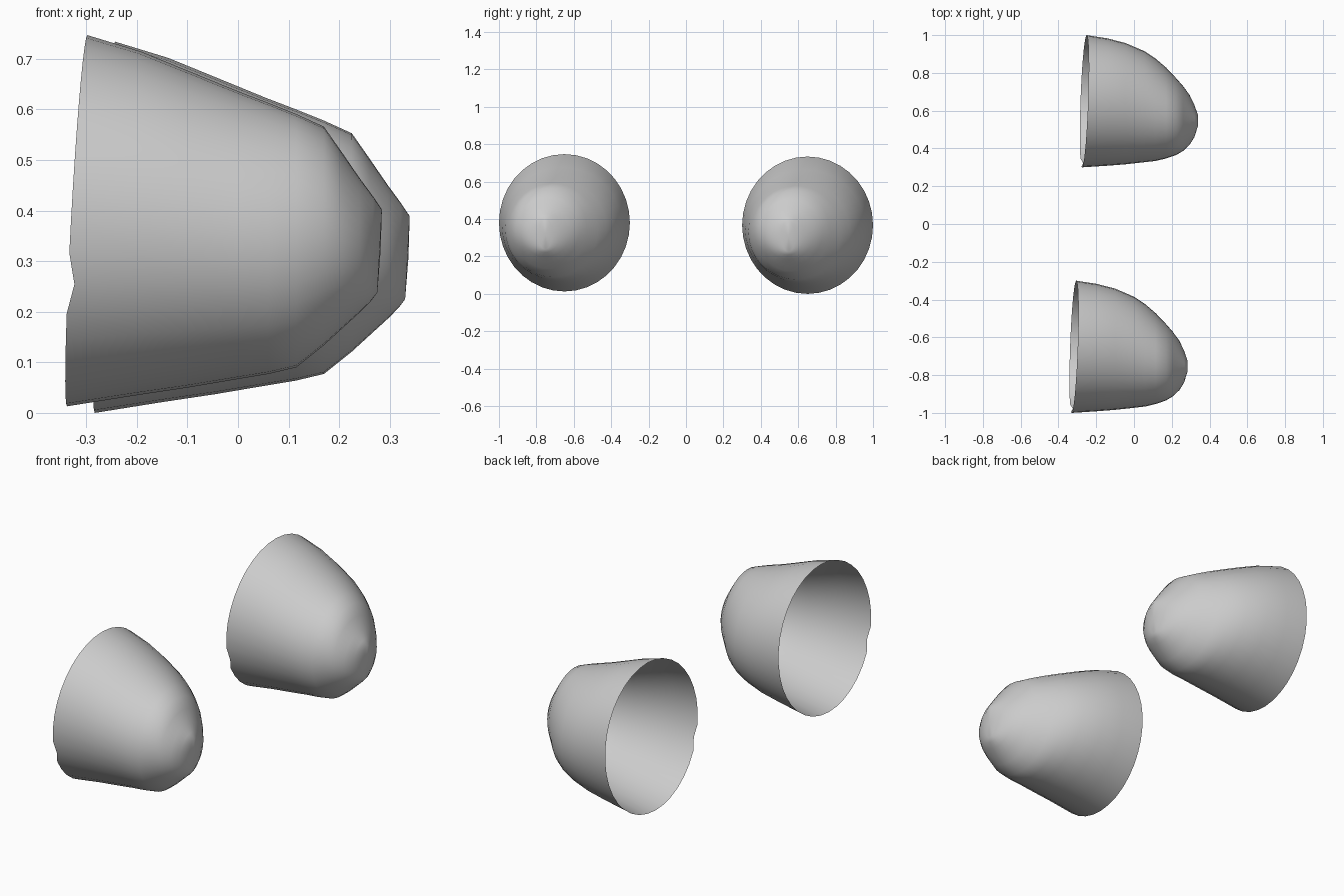
import bpy, bmesh
from math import cos, sin, tau

if "Cube" in bpy.data.objects:
    bpy.data.objects.remove(bpy.data.objects["Cube"])

SEG = 36
# cross-sections: x, y min, y max, z bottom, z top, lean along z, lean along y
SECTIONS = [
    (-0.318, -1.000, -0.300, 0.013, 0.747, 0.055, 0.035),
    (-0.200, -0.992, -0.317, 0.034, 0.715, 0.02, 0.01),
    (-0.100, -0.984, -0.342, 0.050, 0.677, 0, 0),
    (0.000, -0.973, -0.385, 0.067, 0.636, 0, 0),
    (0.060, -0.966, -0.425, 0.077, 0.613, 0, 0),
    (0.115, -0.953, -0.472, 0.090, 0.591, 0, 0),
    (0.170, -0.934, -0.530, 0.134, 0.566, 0, 0),
    (0.205, -0.913, -0.570, 0.166, 0.516, 0, 0),
    (0.240, -0.880, -0.618, 0.198, 0.465, 0, 0),
    (0.265, -0.840, -0.670, 0.221, 0.428, 0.02, 0),
    (0.280, -0.790, -0.715, 0.238, 0.402, 0.055, 0),
]


def cup_mesh():
    bm = bmesh.new()
    rings = []
    for x, y0, y1, z0, z1, lean_z, lean_y in SECTIONS:
        ring = []
        for i in range(SEG):
            a = tau * i / SEG
            dy, dz = (y1 - y0) / 2 * cos(a), (z1 - z0) / 2 * sin(a)
            ring.append(bm.verts.new((x + lean_z * dz + lean_y * dy,
                                      (y0 + y1) / 2 + dy, (z0 + z1) / 2 + dz)))
        rings.append(ring)
    # small nick in the open rim
    rings[0][20].co.x += 0.013
    for a, b in zip(rings, rings[1:]):
        for i in range(SEG):
            j = (i + 1) % SEG
            bm.faces.new((a[i], a[j], b[j], b[i]))
    # rounded tip
    x, y0, y1, z0, z1 = SECTIONS[-1][:5]
    tip = bm.verts.new((x + 0.002, (y0 + y1) / 2, (z0 + z1) / 2))
    for i in range(SEG):
        bm.faces.new((rings[-1][i], rings[-1][(i + 1) % SEG], tip))
    for f in bm.faces:
        f.smooth = True
    me = bpy.data.meshes.new("cup")
    bm.to_mesh(me)
    bm.free()
    return me


# two identical open cups, slightly offset from each other
mesh = cup_mesh()
for name, loc in (("cup_front", (0, 0, 0)), ("cup_back", (0.055, 1.30, -0.013))):
    ob = bpy.data.objects.new(name, mesh)
    ob.location = loc
    bpy.context.collection.objects.link(ob)
